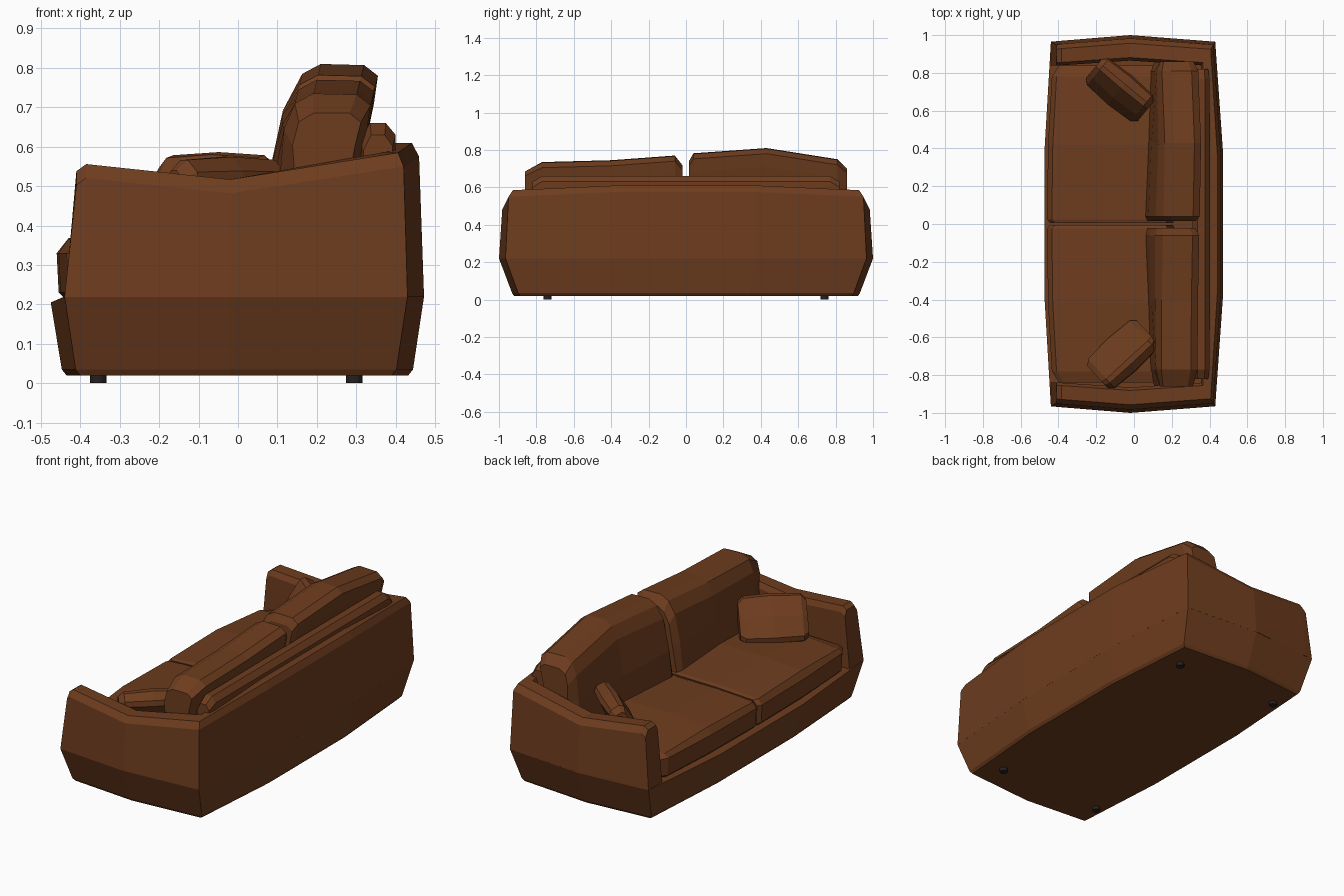
import bpy, bmesh, math
from mathutils import Matrix, Vector

if "Cube" in bpy.data.objects:
    bpy.data.objects.remove(bpy.data.objects["Cube"])


def material(name, rgb):
    m = bpy.data.materials.new(name)
    m.diffuse_color = (*rgb, 1)
    m.use_nodes = True
    m.node_tree.nodes["Principled BSDF"].inputs["Base Color"].default_value = m.diffuse_color
    return m


LEATHER = material("brown leather", (0.155, 0.046, 0.013))
DARK = material("dark leg", (0.02, 0.014, 0.014))


def loft(name, rings, mat=LEATHER, matrix=None):
    """Skin a list of equal-length rings and cap both ends."""
    bm = bmesh.new()
    vs = [[bm.verts.new(p) for p in r] for r in rings]
    n = len(rings[0])
    for a, b in zip(vs, vs[1:]):
        for i in range(n):
            j = (i + 1) % n
            bm.faces.new((a[i], a[j], b[j], b[i]))
    bm.faces.new(vs[0])
    bm.faces.new(vs[-1])
    bmesh.ops.recalc_face_normals(bm, faces=bm.faces)
    if matrix:
        bm.transform(matrix)
    me = bpy.data.meshes.new(name)
    bm.to_mesh(me)
    bm.free()
    me.materials.append(mat)
    ob = bpy.data.objects.new(name, me)
    bpy.context.collection.objects.link(ob)
    return ob


def shrink(ring, d):
    """Pull a ring in the xz plane towards its middle by about d."""
    cx = (min(p[0] for p in ring) + max(p[0] for p in ring)) / 2
    cz = (min(p[2] for p in ring) + max(p[2] for p in ring)) / 2
    out = []
    for x, y, z in ring:
        v = Vector((cx - x, 0, cz - z))
        v = v.normalized() * min(d, v.length)
        out.append((x + v.x, y, z + v.z))
    return out


# base: bowed outline that tapers in towards the floor
half = [(0.472, 0.37), (0.43, 0.965), (-0.02, 1.0), (-0.44, 0.965), (-0.475, 0.37)]
outline = half + [(x, -y) for x, y in reversed(half)]


def base_ring(z, dx, dy, dip=0.0):
    return [(x - math.copysign(dx, x) if abs(x) > 0.1 else x,
             y * (1 - dy), z + dip * (x < -0.45)) for x, y in outline]


loft("base", [base_ring(0.02, 0.04, 0.08), base_ring(0.035, 0.028, 0.07),
              base_ring(0.22, 0, 0, -0.015)])

# arms and back: one section swept round three sides
# each station: outer x, outer y, inner x, inner y, top height, front taper
st = [(-0.44, 0.965, -0.44, 0.84, 0.538, 0.03),
      (-0.385, 0.97, -0.385, 0.84, 0.556, 0),
      (-0.02, 1.0, -0.02, 0.865, 0.517, 0),
      (0.43, 0.965, 0.355, 0.84, 0.585, 0),
      (0.472, 0.37, 0.375, 0.37, 0.61, 0)]
st += [(a, -b, c, -d, t, f) for a, b, c, d, t, f in reversed(st)]


def arm_section(ox, oy, ix, iy, top, taper):
    def mix(t, z, k=1.0):
        return (ox + (ix - ox) * t + taper * k, oy + (iy - oy) * t, z)
    return [mix(0, 0.219, 0), mix(0.13, top - 0.035), mix(0.32, top),
            mix(0.88, top), mix(1.0, top - 0.03), mix(1.0, 0.2, 0)]


loft("arms_and_back", [arm_section(*s) for s in st])

# padded strip inside the back
pad = [(0.31, 0.25), (0.31, 0.62), (0.335, 0.66), (0.375, 0.66), (0.40, 0.63), (0.40, 0.25)]
rings = [[(x, y, z) for x, z in pad] for y in (-0.82, -0.77, 0.77, 0.82)]
rings[0], rings[-1] = shrink(rings[0], 0.03), shrink(rings[-1], 0.03)
loft("back_pad", rings)

# seat cushions, with a slight crown
seat = [(-0.425, 0.2), (-0.455, 0.23), (-0.46, 0.33), (-0.435, 0.358), (-0.2, 0.375),
        (0.18, 0.375), (0.22, 0.2)]
for side, s in (("left", -1), ("right", 1)):
    rings = []
    for y, back, crown, d in ((0.004, 0.005, 0, 0.012), (0.025, 0, 0, 0), (0.42, 0.005, 0.01, 0),
                              (0.78, 0.025, -0.01, 0), (0.84, 0.035, -0.015, 0.03)):
        r = [(x + back * (x < -0.4), s * y, z + crown * (z > 0.34)) for x, z in seat]
        rings.append(shrink(r, d))
    loft(side + "_seat_cushion", rings)


# back cushions, leaning and uneven along the top
def back_ring(y, top, d):
    s = 0.25 * (top - 0.81)
    f = 0.04 * abs(y)
    r = [(0.055 + f, 0.33), (0.075 + f, 0.52), (0.12 + s + f / 2, top - 0.09),
         (0.163 + s, top - 0.025), (0.21 + s, top), (0.32 + s, top - 0.003),
         (0.355 + s, top - 0.03), (0.345 + s, top - 0.1), (0.27, 0.35)]
    return shrink([(x, y, z) for x, z in r], d)


loft("right_back_cushion", [back_ring(*a) for a in (
    (0.016, 0.765, 0.025), (0.04, 0.782, 0), (0.43, 0.81, 0), (0.81, 0.75, 0), (0.86, 0.735, 0.035))])
loft("left_back_cushion", [back_ring(*a) for a in (
    (-0.02, 0.745, 0.025), (-0.06, 0.77, 0), (-0.4, 0.745, 0), (-0.77, 0.735, 0), (-0.86, 0.72, 0.035))])

# loose pillows leaning in the corners
for side, cx, cy, nx, ny, lean in (("left", -0.062, -0.69, -0.68, 0.74, 0.72),
                                   ("right", -0.075, 0.71, -0.64, -0.77, 0.5)):
    rings = []
    for x, t, h in ((-0.178, 0.035, 0.10), (-0.15, 0.052, 0.128), (0, 0.06, 0.135),
                    (0.15, 0.052, 0.128), (0.178, 0.035, 0.10)):
        q = [(t * 0.45, h), (t * 0.85, h * 0.85), (t, 0), (t * 0.85, -h * 0.85), (t * 0.45, -h)]
        rings.append([(x, a, b) for a, b in q] + [(x, -a, b) for a, b in reversed(q)])
    m = (Matrix.Translation((cx, cy, 0.455)) @ Matrix.Rotation(math.atan2(nx, -ny), 4, 'Z')
         @ Matrix.Rotation(-lean, 4, 'X'))
    loft(side + "_pillow", rings, matrix=m)

# four short feet
for i, (x, y) in enumerate([(x, y) for x in (-0.355, 0.295) for y in (-0.74, 0.74)]):
    rings = [[(x + 0.021 * math.cos(k * math.pi / 6), y + 0.021 * math.sin(k * math.pi / 6), z)
              for k in range(12)] for z in (0, 0.03)]
    loft("foot_%d" % (i + 1), rings, DARK)
